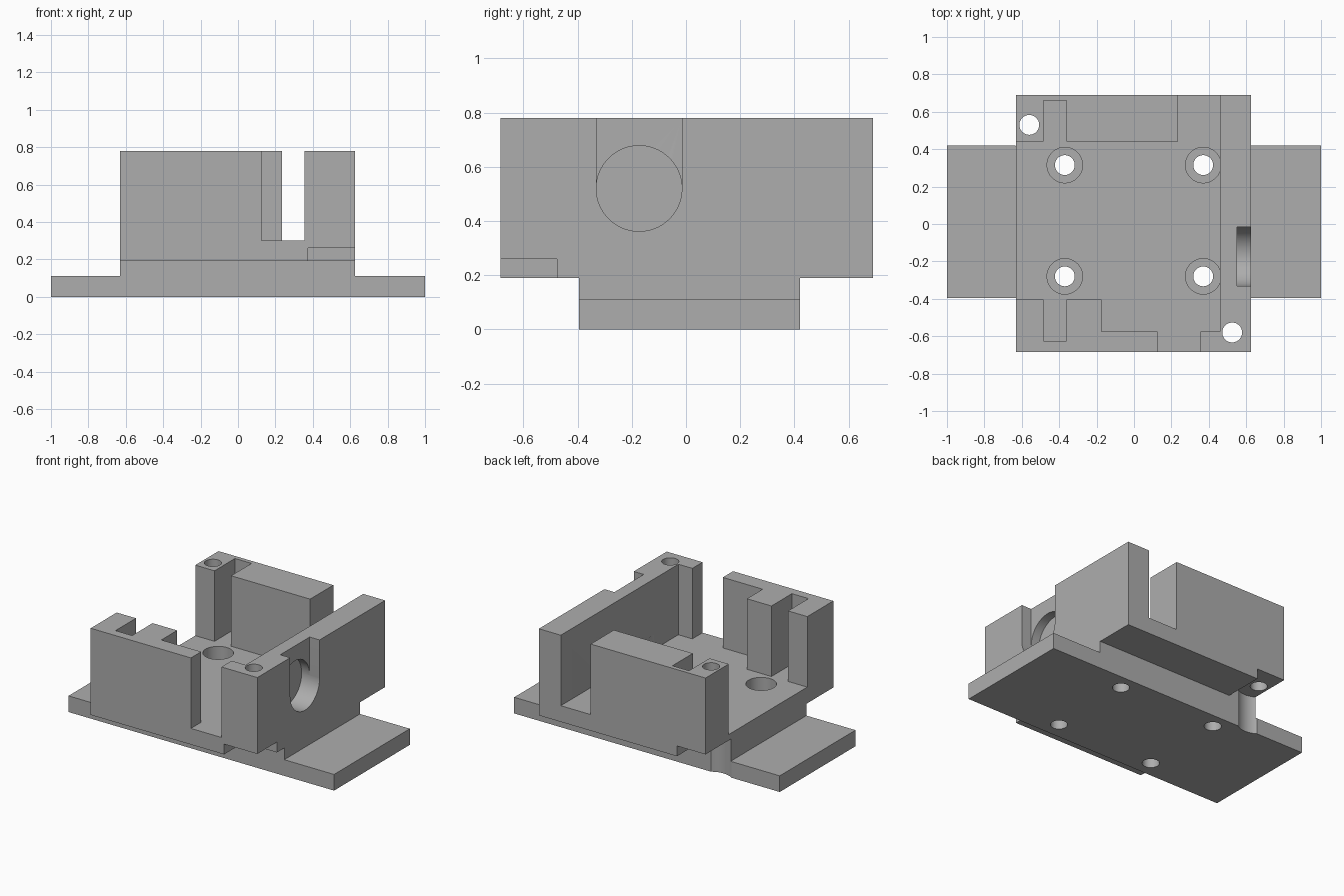
import bpy
import bmesh
import math
from mathutils import Matrix

cube = bpy.data.objects.get("Cube")
if cube:
    bpy.data.objects.remove(cube, do_unlink=True)

grey = bpy.data.materials.new("plain grey")
grey.use_nodes = True
colour = (0.42, 0.42, 0.42, 1)
grey.diffuse_color = colour
grey.node_tree.nodes["Principled BSDF"].inputs["Base Color"].default_value = colour


def add_object(name, bm):
    bmesh.ops.recalc_face_normals(bm, faces=bm.faces)
    mesh = bpy.data.meshes.new(name)
    bm.to_mesh(mesh)
    bm.free()
    mesh.materials.append(grey)
    obj = bpy.data.objects.new(name, mesh)
    bpy.context.collection.objects.link(obj)
    return obj


def prism(name, outline, z0, z1):
    bm = bmesh.new()
    face = bm.faces.new([bm.verts.new((x, y, z0)) for x, y in outline])
    top = bmesh.ops.extrude_face_region(bm, geom=[face])["geom"]
    bmesh.ops.translate(bm, vec=(0, 0, z1 - z0),
                        verts=[v for v in top if isinstance(v, bmesh.types.BMVert)])
    return add_object(name, bm)


def box(name, x0, x1, y0, y1, z0, z1):
    return prism(name, [(x0, y0), (x1, y0), (x1, y1), (x0, y1)], z0, z1)


def cylinder(name, radius, x, y, z0, z1):
    bm = bmesh.new()
    bmesh.ops.create_cone(bm, cap_ends=True, segments=64, radius1=radius,
                          radius2=radius, depth=z1 - z0,
                          matrix=Matrix.Translation((x, y, (z0 + z1) / 2)))
    return add_object(name, bm)


def combine(target, tool, operation="DIFFERENCE"):
    mod = target.modifiers.new(tool.name, "BOOLEAN")
    mod.operation = operation
    mod.solver = "EXACT"
    mod.object = tool
    bpy.context.view_layer.objects.active = target
    bpy.ops.object.modifier_apply(modifier=mod.name)
    bpy.data.objects.remove(tool, do_unlink=True)


LEFT, RIGHT, FRONT, BACK = -0.63, 0.625, -0.685, 0.69
BASE_FRONT, BASE_BACK = -0.395, 0.42
FLOOR, TOP = 0.30, 0.78

# Main block, hollowed by one outline with wall gaps and narrow pockets
housing = box("housing", LEFT, RIGHT, FRONT, BACK, 0.19, TOP)
room = [(-0.7, -0.405), (-0.485, -0.405), (-0.485, -0.625), (-0.36, -0.625),
        (-0.36, -0.405), (-0.175, -0.405), (-0.175, -0.575), (0.125, -0.575),
        (0.125, -0.75), (0.355, -0.75), (0.355, -0.575), (0.46, -0.575),
        (0.46, 0.75), (0.235, 0.75), (0.235, 0.44), (-0.36, 0.44),
        (-0.36, 0.66), (-0.485, 0.66), (-0.485, 0.44), (-0.7, 0.44)]
combine(housing, prism("room_cutter", room, FLOOR, 0.9))

# Clearance notches under the two screw corners
combine(housing, box("front_notch", 0.375, 0.7, -0.75, -0.475, 0.1, 0.26))
combine(housing, box("back_notch", -0.7, -0.415, BASE_BACK, 0.75, 0.1, 0.26))

# Neck and flanged base plate
combine(housing, box("neck", LEFT, RIGHT, BASE_FRONT, BASE_BACK, 0.05, 0.25), "UNION")
combine(housing, box("base_plate", -1, 1, BASE_FRONT, BASE_BACK, 0, 0.11), "UNION")

# Counterbored mounting holes
for x in (-0.37, 0.37):
    for y in (-0.28, 0.315):
        combine(housing, cylinder("counterbore", 0.095, x, y, 0.11, 0.4))
        combine(housing, cylinder("mounting_hole", 0.053, x, y, -0.1, 0.4))

# Corner screw holes and the scallop that clears the rear one
for x, y in ((-0.56, 0.53), (0.525, -0.58)):
    combine(housing, cylinder("screw_hole", 0.053, x, y, 0.1, 0.9))
combine(housing, cylinder("scallop", 0.134, -0.56, 0.53, -0.1, 0.26))


# Open-topped recess in the side wall with a deeper round pocket
def side_cylinder(name, x0, x1):
    obj = cylinder(name, 0.158, 0, 0, x0, x1)
    obj.data.transform(Matrix.Translation((0, -0.173, 0.52)) @ Matrix.Rotation(math.pi / 2, 4, "Y"))
    return obj


recess = side_cylinder("recess", 0.55, 0.7)
combine(recess, box("recess_slot", 0.55, 0.7, -0.331, -0.015, 0.52, 0.9), "UNION")
combine(housing, recess)
combine(housing, side_cylinder("round_pocket", 0.49, 0.7))

# Smooth only the round surfaces
bpy.ops.object.select_all(action="DESELECT")
housing.select_set(True)
bpy.context.view_layer.objects.active = housing
bpy.ops.object.shade_smooth_by_angle(angle=math.radians(30))
